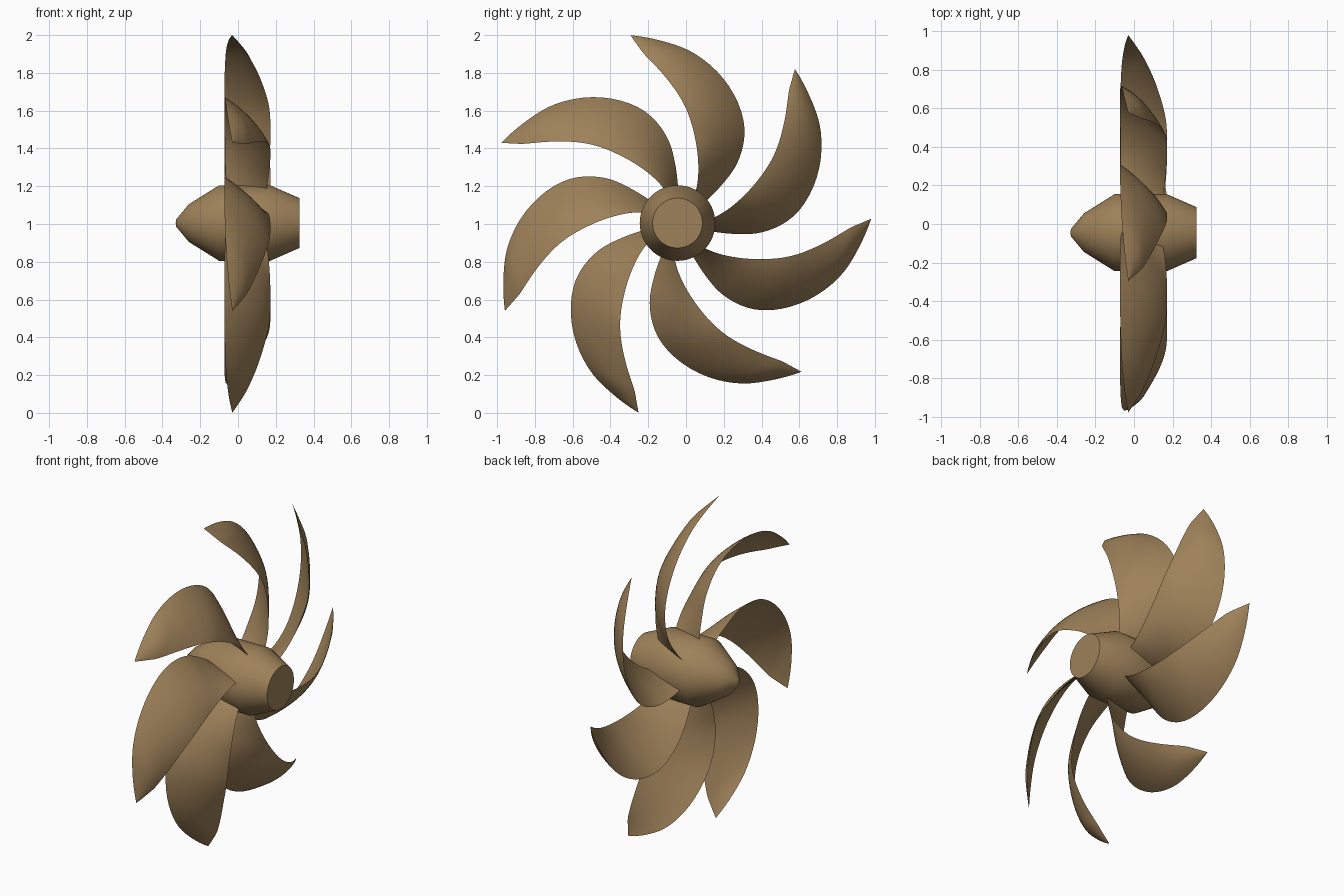
import bpy, bmesh, math
from mathutils import Matrix, Vector

cube = bpy.data.objects.get("Cube")
if cube:
    bpy.data.objects.remove(cube)

BLADES = 7
CENTRE = Vector((0, -0.045, 1.005))

bronze = bpy.data.materials.new("bronze")
colour = (0.34, 0.22, 0.10, 1)
bronze.use_nodes = True
bronze.diffuse_color = colour
bronze.node_tree.nodes["Principled BSDF"].inputs["Base Color"].default_value = colour


def add_object(name, mesh, turn=0.0):
    obj = bpy.data.objects.new(name, mesh)
    obj.matrix_world = Matrix.Translation(CENTRE) @ Matrix.Rotation(turn, 4, "X")
    bpy.context.collection.objects.link(obj)


def finish(bm, name):
    bmesh.ops.recalc_face_normals(bm, faces=bm.faces)
    for face in bm.faces:
        face.smooth = True
    mesh = bpy.data.meshes.new(name)
    bm.to_mesh(mesh)
    bm.free()
    mesh.materials.append(bronze)
    return mesh


# Hub: a profile of (x, radius) spun round the shaft axis
profile = [(-0.33, 0), (-0.327, 0.02), (-0.26, 0.10), (-0.10, 0.20),
           (0.17, 0.20), (0.325, 0.132), (0.325, 0)]
bm = bmesh.new()
points = [bm.verts.new((x, r, 0)) for x, r in profile]
edges = [bm.edges.new(pair) for pair in zip(points, points[1:])]
bmesh.ops.spin(bm, geom=points + edges, cent=(0, 0, 0), axis=(1, 0, 0),
               angle=math.tau, steps=64, use_duplicate=False)
bmesh.ops.remove_doubles(bm, verts=bm.verts, dist=0.0005)
hub = finish(bm, "hub")
hub.set_sharp_from_angle(angle=math.radians(45))
add_object("hub", hub)

# Blade sections: radius, angle and x of the concave edge, then of the convex edge
sections = [
    (0.18, 59.0, 0.150, 37.5, -0.060),
    (0.32, 69.8, 0.165, 41.0, -0.068),
    (0.45, 77.8, 0.171, 45.2, -0.070),
    (0.615, 86.1, 0.165, 54.8, -0.072),
    (0.775, 94.7, 0.115, 69.5, -0.072),
    (0.90, 100.7, 0.055, 84.0, -0.065),
    (0.97, 102.8, 0.010, 95.3, -0.050),
    (1.025, 104.1, -0.030, 104.1, -0.030),
]


def smooth_rows(rows, steps):
    """Catmull-Rom interpolation of the section table."""
    out = []
    for i in range(len(rows) - 1):
        a, b, c, d = (rows[min(max(i + k, 0), len(rows) - 1)] for k in (-1, 0, 1, 2))
        for s in range(steps):
            t = s / steps
            out.append([q + t / 2 * (r - p + t * (2 * p - 5 * q + 4 * r - u
                        + t * (3 * (q - r) + u - p)))
                        for p, q, r, u in zip(a, b, c, d)])
    return out + [list(rows[-1])]


def blade_mesh(chord=12):
    bm = bmesh.new()
    loops = []
    for r, a0, x0, a1, x1 in smooth_rows(sections, 5):
        taper = min(1.0, abs(a0 - a1) * r / 15)

        def point(f, bulge):
            a = math.radians(a0 + (a1 - a0) * f)
            x = x0 + (x1 - x0) * f + bulge * taper * 4 * f * (1 - f)
            return bm.verts.new((x, r * math.cos(a), r * math.sin(a)))

        # Both cambered sides share their edge vertices
        top = [point(i / chord, 0.034) for i in range(chord + 1)]
        under = [point(i / chord, 0.014) for i in range(chord - 1, 0, -1)]
        loops.append(top + under)
    n = 2 * chord
    for lower, upper in zip(loops, loops[1:]):
        for i in range(n):
            j = (i + 1) % n
            bm.faces.new((lower[i], lower[j], upper[j], upper[i]))
        for i in (0, chord):
            bm.edges.get((lower[i], upper[i])).smooth = False
    bm.faces.new(loops[0])
    bmesh.ops.remove_doubles(bm, verts=loops[-1], dist=0.0005)
    return finish(bm, "blade")


# Seven equal blades round the hub
blade = blade_mesh()
for k in range(BLADES):
    add_object(f"blade_{k + 1}", blade, math.tau * k / BLADES)
